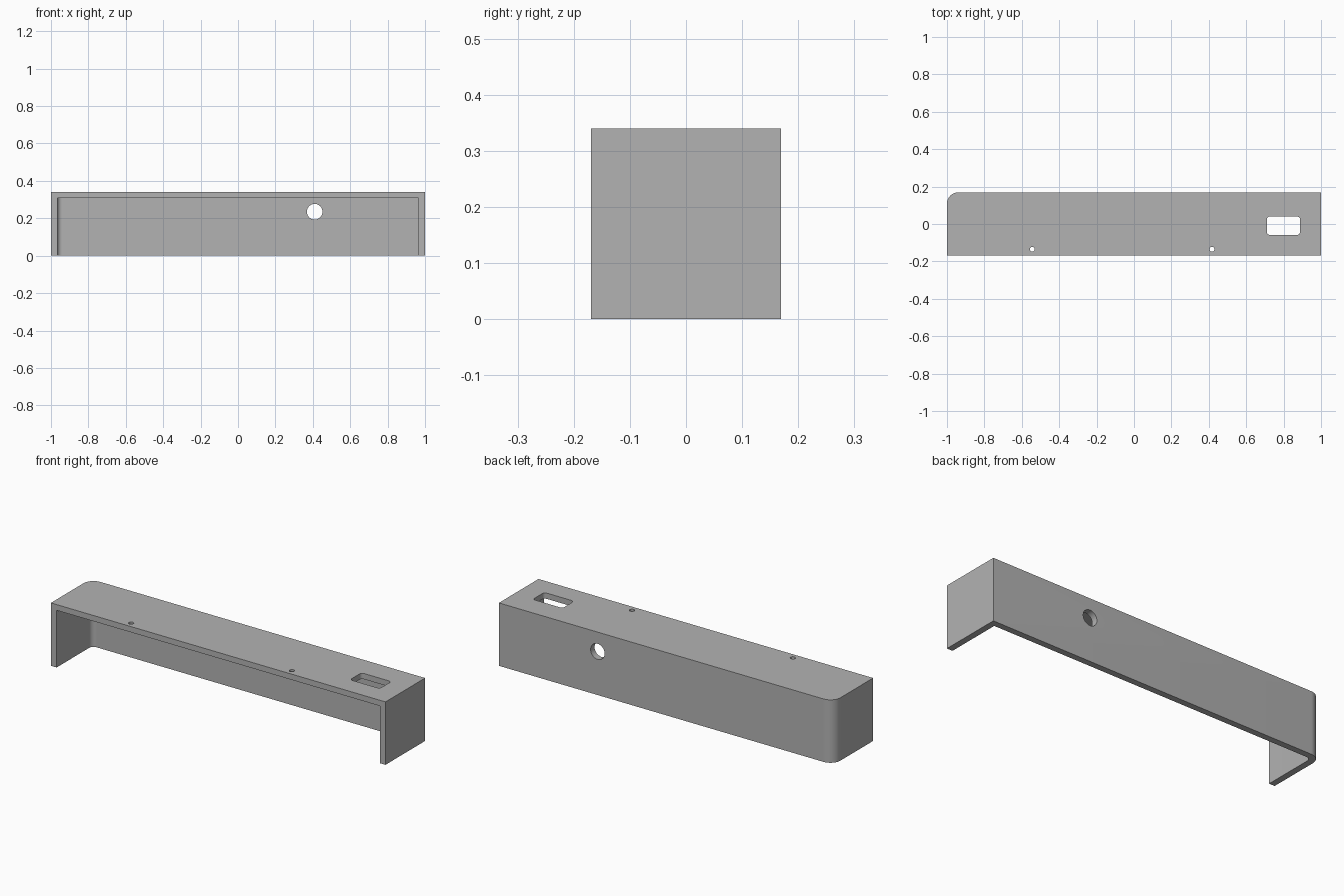
import bpy, bmesh, math
from mathutils import Matrix, Vector

cube = bpy.data.objects.get("Cube")
if cube:
    bpy.data.objects.remove(cube, do_unlink=True)

HALF_X, HALF_Y, HEIGHT = 1.0, 0.169, 0.34
WALL, TOP = 0.034, 0.031

grey = bpy.data.materials.new("plain grey")
grey.use_nodes = True
colour = (0.45, 0.45, 0.45, 1)
grey.diffuse_color = colour
grey.node_tree.nodes["Principled BSDF"].inputs["Base Color"].default_value = colour


def outline(x0, x1, y0, y1, radii, steps=10):
    """Rectangle outline; radii run front right, back right, back left, front left."""
    corners = [(x1, y0, -1, 1), (x1, y1, -1, -1), (x0, y1, 1, -1), (x0, y0, 1, 1)]
    points = []
    for i, ((x, y, sx, sy), r) in enumerate(zip(corners, radii)):
        if r == 0:
            points.append((x, y))
            continue
        for k in range(steps + 1):
            a = math.pi / 2 * (i - 1 + k / steps)
            points.append((x + sx * r + r * math.cos(a), y + sy * r + r * math.sin(a)))
    return points


def circle(x, y, r, sides=32):
    turns = [2 * math.pi * k / sides for k in range(sides)]
    return [(x + r * math.cos(a), y + r * math.sin(a)) for a in turns]


def prism(name, points, z0, z1, turn=None):
    """Extrude a flat outline from z0 to z1, then optionally turn it."""
    bm = bmesh.new()
    base = bm.faces.new([bm.verts.new((x, y, z0)) for x, y in points])
    out = bmesh.ops.extrude_face_region(bm, geom=[base])["geom"]
    verts = [v for v in out if isinstance(v, bmesh.types.BMVert)]
    bmesh.ops.translate(bm, verts=verts, vec=Vector((0, 0, z1 - z0)))
    if turn:
        bm.transform(turn)
    bmesh.ops.recalc_face_normals(bm, faces=bm.faces)
    mesh = bpy.data.meshes.new(name)
    bm.to_mesh(mesh)
    bm.free()
    mesh.materials.append(grey)
    obj = bpy.data.objects.new(name, mesh)
    bpy.context.collection.objects.link(obj)
    return obj


# Outer block with one rounded back corner
cover = prism("cover", outline(-HALF_X, HALF_X, -HALF_Y, HALF_Y, (0, 0, 0.06, 0)), 0, HEIGHT)

# Cavity open to the front and below, then the holes
upright = Matrix.Rotation(math.pi / 2, 4, "X")
cutters = [
    prism("cavity_cutter",
          outline(WALL - HALF_X, HALF_X - WALL, -0.4, HALF_Y - WALL, (0, 0, 0.026, 0)),
          -0.2, HEIGHT - TOP),
    prism("slot_cutter", outline(0.71, 0.888, -0.058, 0.04, (0.016,) * 4, 6), 0.25, 0.5),
    prism("cable_hole_cutter", circle(0.41, 0.235, 0.042), -0.3, -0.08, upright),
    prism("left_screw_hole_cutter", circle(0.417, -0.135, 0.013), 0.25, 0.5),
    prism("right_screw_hole_cutter", circle(-0.544, -0.135, 0.013), 0.25, 0.5),
]
bpy.context.view_layer.objects.active = cover
for cutter in cutters:
    cutter.hide_render = True
    cut = cover.modifiers.new(cutter.name, "BOOLEAN")
    cut.operation = "DIFFERENCE"
    cut.solver = "EXACT"
    cut.object = cutter
    bpy.ops.object.modifier_apply(modifier=cut.name)
    bpy.data.objects.remove(cutter, do_unlink=True)

# Smooth the rounded surfaces, keep the edges crisp
bpy.ops.object.select_all(action="DESELECT")
cover.select_set(True)
bpy.ops.object.shade_smooth_by_angle(angle=math.radians(30))
